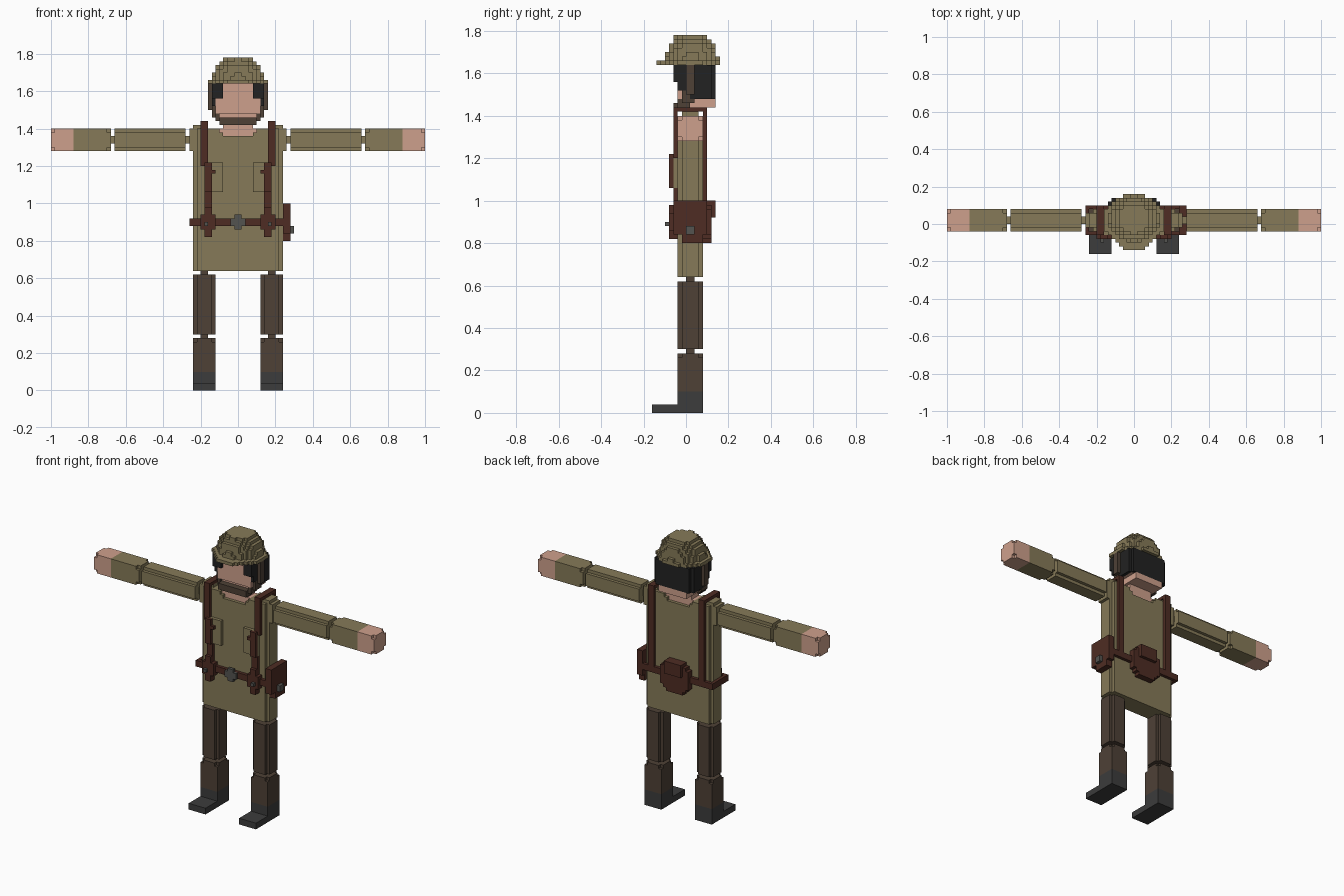
import bpy, bmesh, math

if "Cube" in bpy.data.objects:
    bpy.data.objects.remove(bpy.data.objects["Cube"])

V = 0.02  # edge of one block

def material(name, r, g, b):
    m = bpy.data.materials.new(name)
    lin = [((c / 255 + 0.055) / 1.055) ** 2.4 for c in (r, g, b)]
    m.diffuse_color = (*lin, 1)
    m.use_nodes = True
    m.node_tree.nodes["Principled BSDF"].inputs["Base Color"].default_value = m.diffuse_color
    return m

OLIVE = material("olive cloth", 134, 122, 88)
SKIN = material("skin", 206, 160, 140)
LEATHER = material("dark red leather", 78, 44, 35)
BROWN = material("brown trousers", 78, 65, 54)
BOOT = material("dark grey boot", 60, 60, 60)
HAIR = material("black hair", 34, 34, 34)
METAL = material("grey metal", 84, 84, 80)

def box(x0, x1, y0, y1, z0, z1):
    return {(x, y, z) for x in range(x0, x1) for y in range(y0, y1) for z in range(z0, z1)}

def mirror(cells):
    return {(-1 - x, y, z) for x, y, z in cells}

def trim(cells, axes, count):
    """Remove cells that lie on the ends of `count` or more of the given axes."""
    lo = [min(c[i] for c in cells) for i in range(3)]
    hi = [max(c[i] for c in cells) for i in range(3)]
    return {c for c in cells if sum(c[i] in (lo[i], hi[i]) for i in axes) < count}

def part(name, cells, mat):
    """Outer skin of a set of blocks, with flat areas merged."""
    bm = bmesh.new()
    verts = {}
    for c in cells:
        for a in range(3):
            for s in (0, 1):
                n = list(c)
                n[a] += 2 * s - 1
                if tuple(n) in cells:
                    continue
                loop = []
                for u, w in ((0, 0), (1, 0), (1, 1), (0, 1)):
                    p = list(c)
                    p[a] += s
                    p[(a + 1) % 3] += u
                    p[(a + 2) % 3] += w
                    p = tuple(p)
                    if p not in verts:
                        verts[p] = bm.verts.new([k * V for k in p])
                    loop.append(verts[p])
                bm.faces.new(loop if s else loop[::-1])
    bmesh.ops.dissolve_limit(bm, angle_limit=0.01, verts=bm.verts, edges=bm.edges)
    me = bpy.data.meshes.new(name)
    bm.to_mesh(me)
    bm.free()
    me.materials.append(mat)
    bpy.context.collection.objects.link(bpy.data.objects.new(name, me))

def pair(name, cells, mat):
    part("right_" + name, cells, mat)
    part("left_" + name, mirror(cells), mat)

def disc(rx, ry, cy, z):
    return {(x, y, z) for x in range(-10, 10) for y in range(-10, 10)
            if ((x + .5) / rx) ** 2 + ((y + .5 - cy) / ry) ** 2 <= 1}

# Arms: sleeves, joints and hands
pair("upper_sleeve", trim(box(14, 33, -2, 4, 64, 70), (1, 2), 2), OLIVE)
fore = trim(box(34, 50, -2, 4, 64, 70), (0, 1, 2), 3)
pair("lower_sleeve", {c for c in fore if c[0] < 44}, OLIVE)
pair("hand", {c for c in fore if c[0] >= 44}, SKIN)
pair("arm_joints", box(33, 34, 0, 2, 66, 68) | box(13, 14, 0, 2, 66, 68), OLIVE)

# Legs and boots
pair("upper_leg", trim(box(6, 12, -2, 4, 15, 31), (0, 1), 2), BROWN)
pair("lower_leg", trim(box(6, 12, -2, 4, 0, 14), (0, 1, 2), 3) - box(6, 12, -2, 4, 0, 5), BROWN)
pair("leg_joints", box(8, 10, 0, 2, 14, 15) | box(8, 10, 0, 2, 31, 32), BROWN)
pair("boot", box(6, 12, -2, 4, 0, 5) | box(6, 12, -8, -2, 0, 2), BOOT)

# Tunic with neckline and shoulder caps
torso = trim(box(-12, 12, -2, 4, 32, 70), (0, 1), 2)
torso -= box(-5, 5, -2, 4, 69, 70) | box(-4, 4, -2, 4, 68, 69)
cap = box(8, 12, -1, 3, 70, 71) | box(12, 13, -1, 3, 64, 70)
part("tunic", torso | cap | mirror(cap), OLIVE)
part("neck", box(-5, 5, -1, 3, 67, 70) | box(-4, 4, -1, 3, 70, 74), SKIN)

# Chest pockets with buttons
pair("pocket", box(4, 9, -3, -2, 53, 61), OLIVE)
pair("pocket_button", box(6, 7, -4, -3, 58, 59), LEATHER)

# Shoulder straps, stepping out over the pockets
strap = (box(8, 10, -3, -2, 60, 71) | box(7, 9, -3, -2, 48, 60) | box(7, 9, -4, -3, 53, 61)
         | box(8, 10, -3, 5, 71, 72) | box(8, 10, 4, 5, 46, 72))
pair("shoulder_strap", strap, LEATHER)

# Belt with buckle, pouches, holster and canteen
part("belt", box(-13, 13, -3, 5, 44, 46) - box(-12, 12, -2, 4, 44, 46), LEATHER)
part("buckle", trim(box(-2, 2, -4, -3, 43, 47), (0, 2), 2) | box(-2, 2, -4, -3, 44, 46), METAL)
pair("belt_pouch", box(6, 10, -4, -2, 43, 47) | box(7, 9, -4, -2, 41, 49), LEATHER)
pair("pouch_stud", box(8, 9, -5, -4, 44, 45), METAL)
part("holster", box(12, 14, -3, 5, 42, 50) | box(12, 14, -1, 4, 40, 42), LEATHER)
part("holster_stud", box(14, 15, 0, 2, 42, 44) & box(13, 15, 0, 2, 42, 44), METAL)
part("canteen", trim(box(-4, 4, 4, 6, 40, 50), (0, 2), 2) | box(-5, 5, 4, 6, 42, 48)
     | box(-3, 3, 6, 7, 46, 50), LEATHER)

# Head and hair
head = box(-6, 6, -2, 6, 74, 82) | box(-5, 5, -1, 7, 72, 74)
part("head", head, SKIN)
hair = trim(box(-7, 7, 0, 7, 74, 82), (0, 1), 2) | box(-7, 7, 2, 6, 74, 82)
lock = box(4, 7, -3, 0, 78, 82) | box(5, 7, -2, 1, 76, 78)
part("hair", (hair | lock | mirror(lock)) - box(-6, 6, -1, 1, 74, 82), HAIR)

# Chin strap
chin = (box(7, 8, 0, 2, 75, 82) | box(6, 7, -1, 2, 73, 76) | box(5, 6, -2, 1, 72, 74)
        | box(0, 5, -3, 0, 71, 73))
part("chin_strap", chin | mirror(chin), BROWN)

# Helmet: brim, visor and stepped dome
brim = disc(8, 7.2, 1, 82) | (disc(6, 7.5, 0, 82) & box(-10, 10, -7, 0, 82, 83))
dome = set()
for z in range(82, 89):
    k = (1 - ((z - 82) / 7.6) ** 2.2) ** 0.5
    dome |= disc(6.9 * k, 6.2 * k, 1.4, z)
part("helmet", brim | dome, OLIVE)
